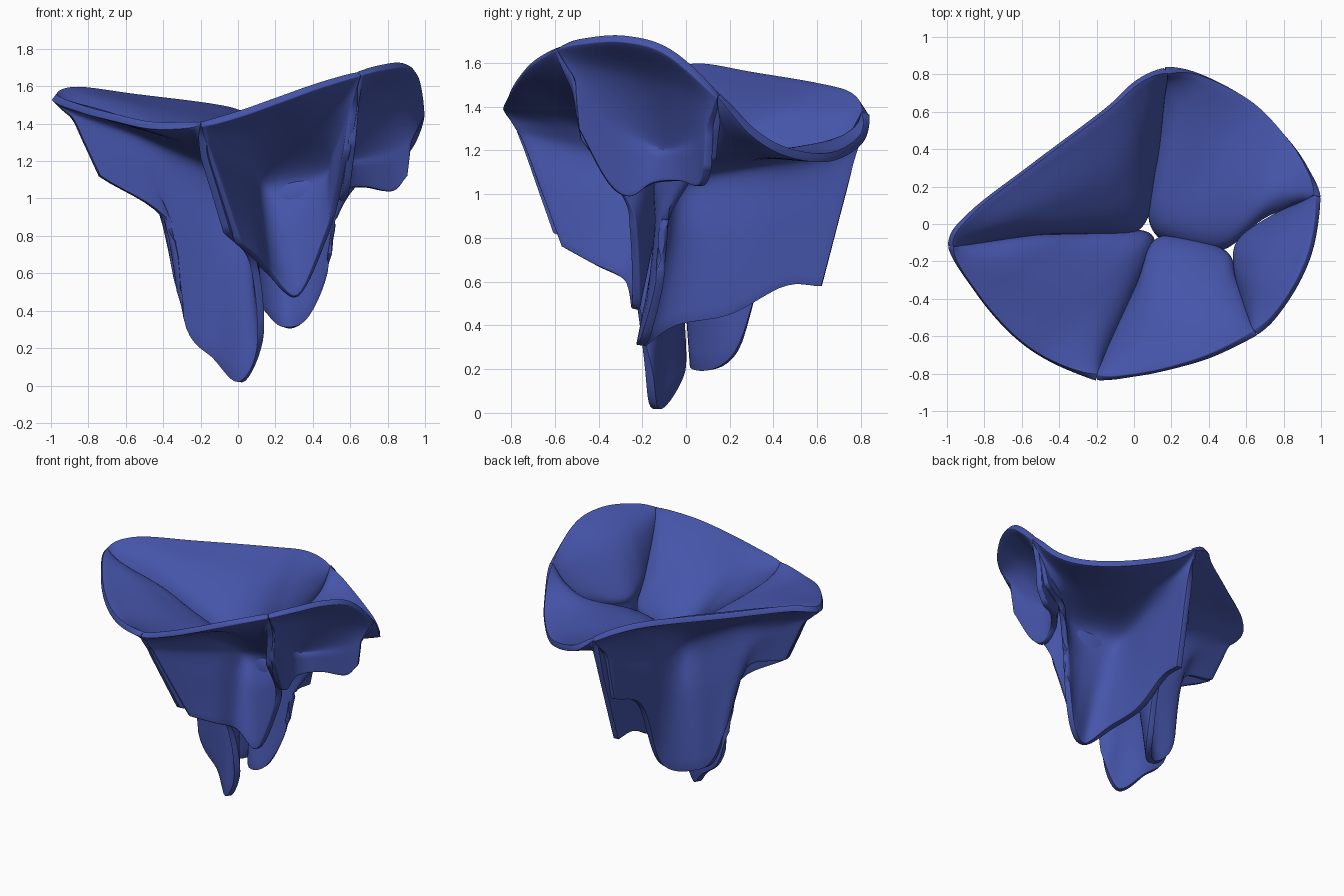
import bpy, bmesh
from mathutils import Vector


def spline(pts, n, closed=False, t0=0.0, t1=None):
    """Sample n+1 points on a Catmull-Rom curve through pts."""
    pts = [Vector(p) for p in pts]
    m = len(pts)
    t1 = (m - 1) if t1 is None else t1

    def get(i):
        if closed:
            return pts[i % m]
        if i < 0:
            return pts[0] * 2 - pts[1]
        if i >= m:
            return pts[-1] * 2 - pts[-2]
        return pts[i]

    out = []
    for k in range(n + 1):
        t = t0 + (t1 - t0) * k / n
        i = min(int(t), int(t1) - 1)
        f = t - i
        a, b, c, d = (get(i + j) for j in (-1, 0, 1, 2))
        out.append(0.5 * (2 * b + (c - a) * f + (2 * a - 5 * b + 4 * c - d) * f * f
                          + (3 * b - a - 3 * c + d) * f ** 3))
    return out


mat = bpy.data.materials.new("valve_blue")
mat.diffuse_color = (0.06, 0.09, 0.40, 1)

# Saddle shaped rim that all flaps hang from
ring = [(-.98, -.12, 1.54), (-.87, .06, 1.58), (-.55, .31, 1.54), (-.15, .61, 1.49),
        (.02, .76, 1.45), (.17, .82, 1.37), (.35, .80, 1.25), (.62, .66, 1.17),
        (.81, .47, 1.19), (.92, .31, 1.28), (.98, .15, 1.45), (.96, -.08, 1.65),
        (.89, -.28, 1.71), (.77, -.47, 1.70), (.65, -.58, 1.67), (.42, -.70, 1.60),
        (.20, -.77, 1.52), (0, -.81, 1.45), (-.20, -.82, 1.40), (-.45, -.73, 1.39),
        (-.65, -.59, 1.43), (-.84, -.37, 1.48)]


def leaflet(name, r0, r1, mid, free, dome=0.05, nu=48, nv=28):
    """Loft a thick flap: rim arc -> dome -> closing seam -> hanging free edge."""
    top = spline(ring, nu, True, r0, r1)
    mid, free = spline(mid, nu), spline(free, nu)
    bm = bmesh.new()
    grid = []
    for k in range(nu + 1):
        u = k / nu
        belly = top[k].lerp(mid[k], 0.5)
        inward = -Vector((belly.x, belly.y, 0)).normalized()
        belly += (inward * 0.6 + Vector((0, 0, 1))) * dome * 4 * u * (1 - u)
        hang = mid[k].lerp(free[k], 0.4)
        row = spline([top[k], belly, mid[k], hang, free[k]], nv)
        grid.append([bm.verts.new(p) for p in row])
    for k in range(nu):
        for j in range(nv):
            bm.faces.new((grid[k][j], grid[k][j + 1], grid[k + 1][j + 1], grid[k + 1][j]))
    me = bpy.data.meshes.new(name)
    bm.to_mesh(me)
    bm.free()
    me.materials.append(mat)
    me.shade_smooth()
    ob = bpy.data.objects.new(name, me)
    bpy.context.collection.objects.link(ob)
    s = ob.modifiers.new("thickness", 'SOLIDIFY')
    s.thickness, s.offset = 0.04, 0
    b = ob.modifiers.new("soft_edge", 'BEVEL')
    b.width, b.segments, b.limit_method = 0.012, 2, 'ANGLE'
    b.angle_limit = 1.0


# Back left flap
leaflet("back_left_leaflet", 0, 5,
        [(-.88, -.1, 1.42), (-.55, -.04, 1.33), (-.25, -.03, 1.2), (.02, .0, 1.08),
         (.1, .3, 1.1), (.15, .72, 1.22)],
        [(-.74, -.1, 1.12), (-.42, -.05, .97), (-.28, .04, .36), (-.1, .05, .2),
         (.05, .23, .28), (.09, .4, .75), (.12, .68, .9)])
# Back right flap
leaflet("back_right_leaflet", 5, 10,
        [(.16, .75, 1.08), (.14, .4, 1.08), (.11, .05, 1.08), (.25, -.06, 1.1),
         (.48, -.1, 1.12), (.7, .06, 1.18), (.9, .13, 1.27)],
        [(.13, .62, .58), (.12, .45, .58), (.12, .2, .45), (.16, -.05, .4), (.25, -.2, .31),
         (.37, -.18, .36), (.47, -.12, .6), (.5, -.1, .88), (.62, .02, 1.08), (.86, .12, 1.16)])
# Small right flap
leaflet("right_leaflet", 10, 14,
        [(.92, .11, 1.3), (.74, .02, 1.27), (.58, -.1, 1.24), (.56, -.23, 1.3),
         (.59, -.38, 1.38), (.63, -.51, 1.52)],
        [(.9, .1, 1.12), (.82, .07, 1.04), (.68, -.02, 1.06), (.57, -.15, 1.05), (.56, -.26, .99),
         (.58, -.36, 1.06), (.61, -.49, 1.3)])
# Front middle flap
leaflet("front_leaflet", 14, 18,
        [(.62, -.52, 1.48), (.53, -.3, 1.27), (.47, -.17, 1.17), (.25, -.1, 1.12), (.11, -.12, 1.1),
         (.03, -.33, 1.15), (-.16, -.74, 1.24)],
        [(.58, -.48, 1.25), (.52, -.28, .98), (.47, -.24, .8), (.32, -.23, .48), (.17, -.27, .6),
         (.1, -.42, .68), (0, -.56, .76)])
# Front left flap with the long tongue
leaflet("front_left_leaflet", 18, 22,
        [(-.18, -.74, 1.22), (-.01, -.35, 1.13), (.07, -.11, 1.07), (-.05, -.06, 1.1),
         (-.28, -.075, 1.2), (-.55, -.085, 1.33), (-.88, -.125, 1.42)],
        [(-.06, -.6, .82), (.08, -.28, .66), (.12, -.18, .25), (.02, -.14, .02),
         (-.12, -.04, .14), (-.28, -.02, .32), (-.36, -.07, .85), (-.74, -.13, 1.12)])
